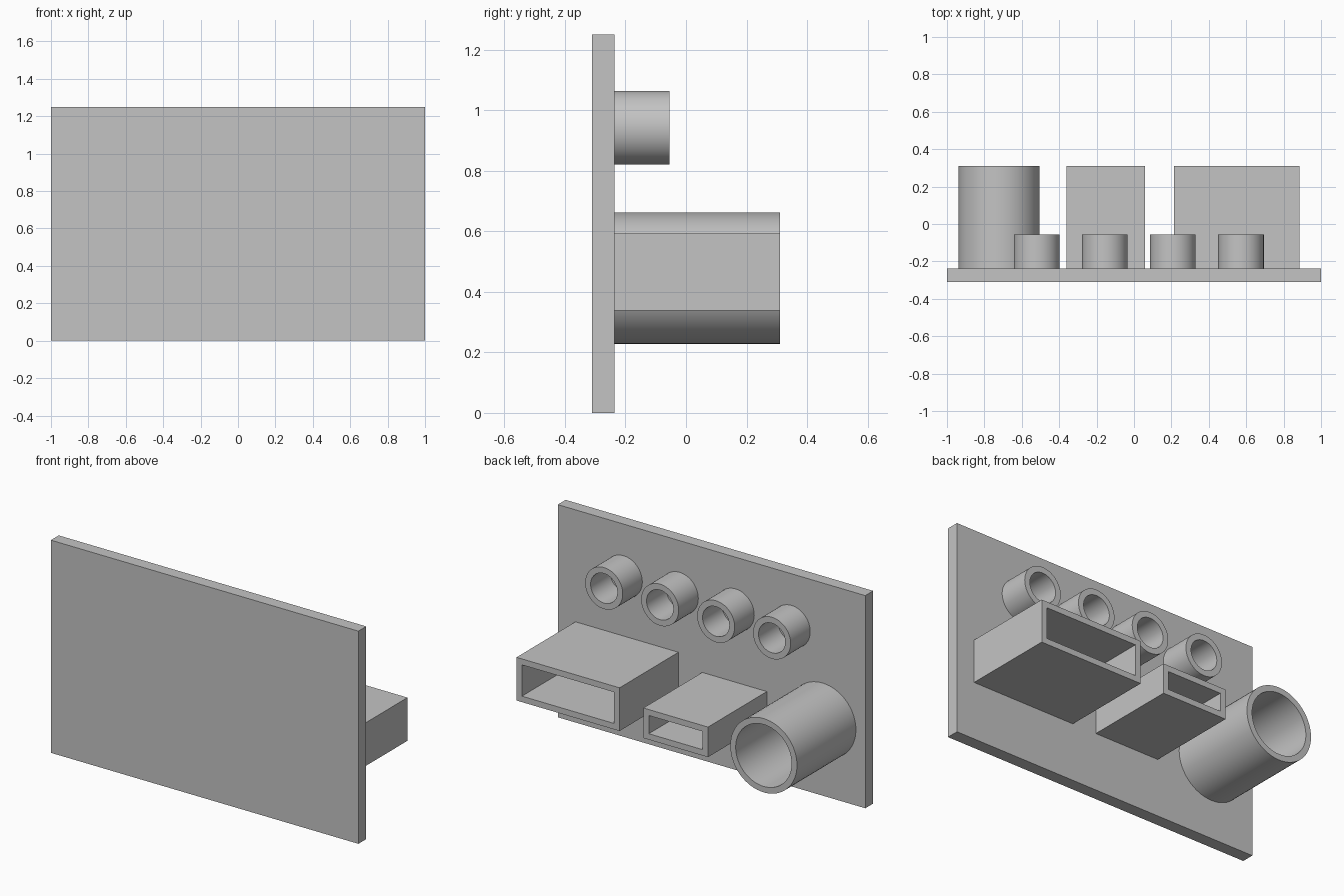
import bpy, bmesh, math

cube = bpy.data.objects.get("Cube")
if cube:
    bpy.data.objects.remove(cube, do_unlink=True)

grey = bpy.data.materials.new("plain_grey")
grey.use_nodes = True
colour = (0.55, 0.55, 0.55, 1)
grey.diffuse_color = colour
grey.node_tree.nodes["Principled BSDF"].inputs["Base Color"].default_value = colour

PLATE_FRONT, PLATE_BACK = -0.31, -0.237
WALL = 0.035


def add_object(name, bm):
    bmesh.ops.recalc_face_normals(bm, faces=bm.faces)
    mesh = bpy.data.meshes.new(name)
    bm.to_mesh(mesh)
    bm.free()
    mesh.materials.append(grey)
    obj = bpy.data.objects.new(name, mesh)
    bpy.context.collection.objects.link(obj)
    return obj


def circle(x, z, r, n=64):
    return [(x + r * math.cos(2 * math.pi * i / n),
             z + r * math.sin(2 * math.pi * i / n)) for i in range(n)]


def rectangle(x0, x1, z0, z1):
    return [(x0, z0), (x1, z0), (x1, z1), (x0, z1)]


def sleeve(name, outer, inner, end):
    """Hollow sleeve on the back of the plate, open at its far end."""
    bm = bmesh.new()
    loops = [[bm.verts.new((x, y, z)) for x, z in outline]
             for outline, y in ((outer, PLATE_BACK), (outer, end),
                                (inner, end), (inner, PLATE_BACK))]
    n = len(outer)
    for k in range(4):
        a, b = loops[k], loops[(k + 1) % 4]
        for i in range(n):
            j = (i + 1) % n
            bm.faces.new((a[i], a[j], b[j], b[i]))
    return add_object(name, bm)


def tube(name, x, z, r, end):
    obj = sleeve(name, circle(x, z, r), circle(x, z, r - WALL), end)
    bpy.ops.object.select_all(action="DESELECT")
    obj.select_set(True)
    bpy.context.view_layer.objects.active = obj
    bpy.ops.object.shade_smooth_by_angle(angle=math.radians(30))


def box_sleeve(name, x0, x1, z0, z1, end):
    sleeve(name, rectangle(x0, x1, z0, z1),
           rectangle(x0 + WALL, x1 - WALL, z0 + WALL, z1 - WALL), end)


# Panel plate
bm = bmesh.new()
bmesh.ops.create_cube(bm, size=1)
for v in bm.verts:
    v.co = (v.co.x * 2,
            PLATE_FRONT if v.co.y < 0 else PLATE_BACK,
            1.25 if v.co.z > 0 else 0)
add_object("panel_plate", bm)

# Upper row of four short tubes
for i in range(4):
    tube(f"short_tube_{i + 1}", -0.52 + i * 0.364, 0.942, 0.122, -0.055)

# Lower row: long round tube and two rectangular sleeves
tube("long_tube", -0.722, 0.445, 0.217, 0.31)
box_sleeve("narrow_box_sleeve", -0.36, 0.06, 0.338, 0.515, 0.31)
box_sleeve("wide_box_sleeve", 0.215, 0.885, 0.338, 0.592, 0.31)
